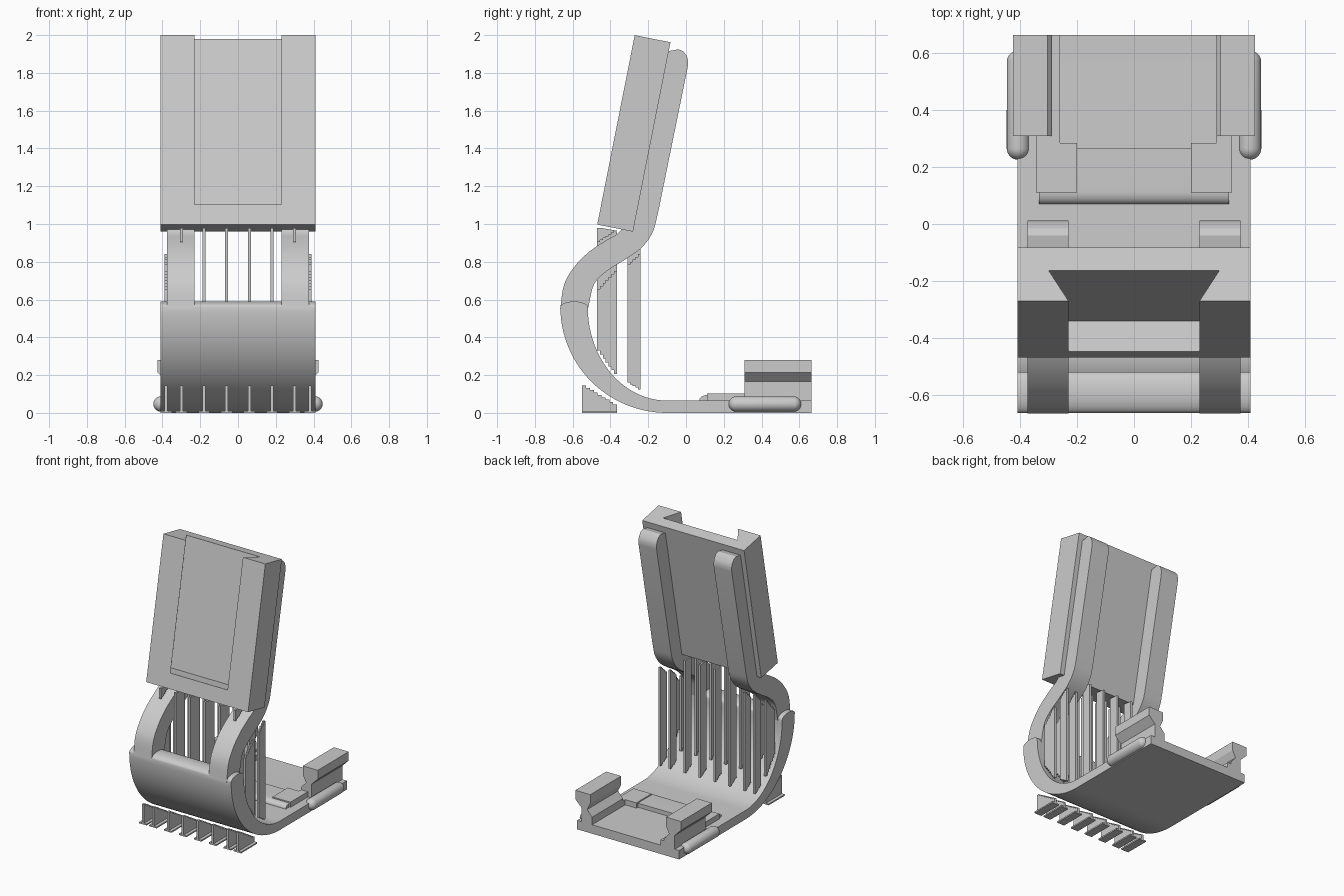
import bpy, bmesh, math
from mathutils import Matrix, Vector

if "Cube" in bpy.data.objects:
    bpy.data.objects.remove(bpy.data.objects["Cube"])

grey = bpy.data.materials.new("grey_plastic")
grey.diffuse_color = (0.6, 0.6, 0.6, 1)
grey.use_nodes = True
grey.node_tree.nodes["Principled BSDF"].inputs["Base Color"].default_value = grey.diffuse_color


def finish(bm, name, smooth=True):
    bmesh.ops.recalc_face_normals(bm, faces=bm.faces)
    me = bpy.data.meshes.new(name)
    bm.to_mesh(me)
    bm.free()
    ob = bpy.data.objects.new(name, me)
    bpy.context.collection.objects.link(ob)
    me.materials.append(grey)
    bpy.ops.object.select_all(action='DESELECT')
    ob.select_set(True)
    bpy.context.view_layer.objects.active = ob
    if smooth:
        bpy.ops.object.shade_smooth_by_angle(angle=math.radians(30))
    return ob


def prism(bm, points, a, b, axis):
    """Extrude a 2D outline from a to b along the named axis."""
    place = {'x': lambda p, t: (t, p[0], p[1]),
             'y': lambda p, t: (p[0], t, p[1]),
             'z': lambda p, t: (p[0], p[1], t)}[axis]
    lo = [bm.verts.new(place(p, a)) for p in points]
    hi = [bm.verts.new(place(p, b)) for p in points]
    bm.faces.new(lo)
    bm.faces.new(hi[::-1])
    n = len(points)
    for i in range(n):
        j = (i + 1) % n
        bm.faces.new((lo[i], lo[j], hi[j], hi[i]))


def box(bm, x0, x1, y0, y1, z0, z1):
    prism(bm, [(x0, y0), (x1, y0), (x1, y1), (x0, y1)], z0, z1, 'z')


def arc(cx, cy, rx, ry, a0, a1, n):
    return [(cx + rx * math.cos(math.radians(a0 + (a1 - a0) * i / n)),
             cy + ry * math.sin(math.radians(a0 + (a1 - a0) * i / n)))
            for i in range(n + 1)]


def smooth_path(pts, n=5):
    """Catmull-Rom curve through the points."""
    p = [Vector(q) for q in pts]
    p = [2 * p[0] - p[1]] + p + [2 * p[-1] - p[-2]]
    out = []
    for i in range(1, len(p) - 2):
        for k in range(n):
            t = k / n
            out.append(0.5 * (2 * p[i] + (p[i + 1] - p[i - 1]) * t
                       + (2 * p[i - 1] - 5 * p[i] + 4 * p[i + 1] - p[i + 2]) * t ** 2
                       + (3 * p[i] - p[i - 1] - 3 * p[i + 1] + p[i + 2]) * t ** 3))
    out.append(p[-2])
    return [tuple(q) for q in out]


# Curved base: flat slab sweeping up into a rounded front lip
bm = bmesh.new()
outline = [(0.665, 0.065), (0.665, 0)]
outline += arc(-0.10, 0.56, 0.565, 0.56, 270, 180, 28)
outline += arc(-0.5925, 0.56, 0.0725, 0.03, 180, 0, 12)[1:-1]
outline += arc(-0.10, 0.56, 0.42, 0.495, 180, 270, 28)
prism(bm, outline, -0.41, 0.41, 'x')
finish(bm, "curved_base")

# Two S-shaped arms running up the back of the panel
front = smooth_path([(-0.666, 0.55), (-0.645, 0.68), (-0.59, 0.775), (-0.51, 0.855),
                     (-0.42, 0.915), (-0.355, 0.955), (-0.31, 1.02), (-0.285, 1.10)])
rear = smooth_path([(-0.519, 0.55), (-0.487, 0.68), (-0.42, 0.75), (-0.325, 0.81),
                    (-0.235, 0.875), (-0.177, 0.955), (-0.15, 1.05)])
tip = [(0.009, 1.83), (0.012, 1.86), (0.004, 1.89), (-0.015, 1.915),
       (-0.04, 1.925), (-0.12, 1.91)]
bm = bmesh.new()
for s in (-1, 1):
    prism(bm, front + (rear + tip)[::-1], s * 0.23, s * 0.375, 'x')
finish(bm, "back_arms")

# Tilted panel with a dovetail slot open at the top
TILT = Matrix.Translation((0, -0.47, 0.997)) @ Matrix.Rotation(math.radians(-11.2), 4, 'X')
bm = bmesh.new()
box(bm, -0.41, 0.41, 0, 0.193, 0, 1.022)
bm.transform(TILT)
panel = finish(bm, "panel", False)
bm = bmesh.new()
w = 0.07 / 0.11 * 0.05
prism(bm, [(-0.23 + w, -0.05), (0.23 - w, -0.05), (0.30, 0.11), (-0.30, 0.11)],
      0.107, 1.2, 'z')
bm.transform(TILT)
cutter = finish(bm, "slot_cutter", False)
cutter.hide_render = True
mod = panel.modifiers.new("slot", 'BOOLEAN')
mod.operation = 'DIFFERENCE'
mod.solver = 'EXACT'
mod.object = cutter
bpy.context.view_layer.objects.active = panel
bpy.ops.object.modifier_apply(modifier="slot")
bpy.data.objects.remove(cutter)

# Tray frame on the slab: corner blocks, side rails, low cross bar
bm = bmesh.new()
for s in (-1, 1):
    box(bm, *sorted((s * 0.20, s * 0.345)), 0.11, 0.285, 0.06, 0.103)
box(bm, -0.345, -0.26, 0.28, 0.665, 0.06, 0.103)
box(bm, 0.29, 0.345, 0.28, 0.665, 0.06, 0.103)
box(bm, -0.20, 0.20, 0.20, 0.268, 0.06, 0.095)
finish(bm, "tray_frame", False)

# Rounded front edge of the tray
bm = bmesh.new()
prism(bm, arc(0.115, 0.065, 0.045, 0.03, 180, 90, 8) + [(0.20, 0.095), (0.20, 0.06), (0.07, 0.06)],
      -0.335, 0.335, 'x')
finish(bm, "tray_lip")

# Overhanging jaws on both sides of the tray
bm = bmesh.new()
jaw = [(0.305, 0.28), (0.425, 0.28), (0.425, 0.215), (0.375, 0.165), (0.375, 0.06),
       (0.29, 0.06), (0.29, 0.12), (0.33, 0.165), (0.305, 0.215)]
for s in (-1, 1):
    prism(bm, [(s * x, z) for x, z in jaw], 0.31, 0.665, 'y')
finish(bm, "tray_jaws", False)

# Capsule grips on the slab's sides
for s, side in ((-1, "left"), (1, "right")):
    bm = bmesh.new()
    bmesh.ops.create_uvsphere(bm, u_segments=24, v_segments=16, radius=0.041)
    bm.transform(Matrix.Rotation(math.pi / 2, 4, 'X'))
    for v in bm.verts:
        v.co.y += 0.151 if v.co.y > 0.001 else -0.151
    bm.transform(Matrix.Translation((s * 0.407, 0.418, 0.047)))
    finish(bm, side + "_grip")


def fin(bm, x, y0, y1, low, high, steps=7, t=0.008):
    """Thin upright plate with stepped ends; low and high are (z at y0, z at y1)."""
    lo, hi = [], []
    for i in range(steps):
        f = i / (steps - 1)
        ya, yb = y0 + (y1 - y0) * i / steps, y0 + (y1 - y0) * (i + 1) / steps
        zl, zh = low[0] + (low[1] - low[0]) * f, high[0] + (high[1] - high[0]) * f
        lo += [(ya, zl), (yb, zl)]
        hi += [(ya, zh), (yb, zh)]
    prism(bm, lo + hi[::-1], x - t, x + t, 'x')


# Stepped support fins under the base (with feet), the arms and the panel
under, inner, gap = bmesh.new(), bmesh.new(), bmesh.new()
for s in (-1, 1):
    for x in (0.06, 0.18, 0.30, 0.38):
        fin(under, s * x, -0.55, -0.365, (0.005, 0.005), (0.145, 0.045), 9)
        box(under, s * x - 0.03, s * x + 0.03, -0.55, -0.365, 0, 0.01)
        arm = x > 0.2
        fin(inner, s * x, -0.47, -0.365, (0.33, 0.205),
            (0.655, 0.75) if arm else (0.98, 0.96))
        fin(inner, s * x, -0.31, -0.24, (0.16, 0.125),
            (0.785, 0.84) if arm else (0.95, 0.945), 5)
    fin(gap, s * 0.30, -0.47, -0.365, (0.905, 0.965), (0.98, 0.967))
finish(under, "base_support_fins", False)
finish(inner, "arm_support_fins", False)
finish(gap, "panel_support_fins", False)
